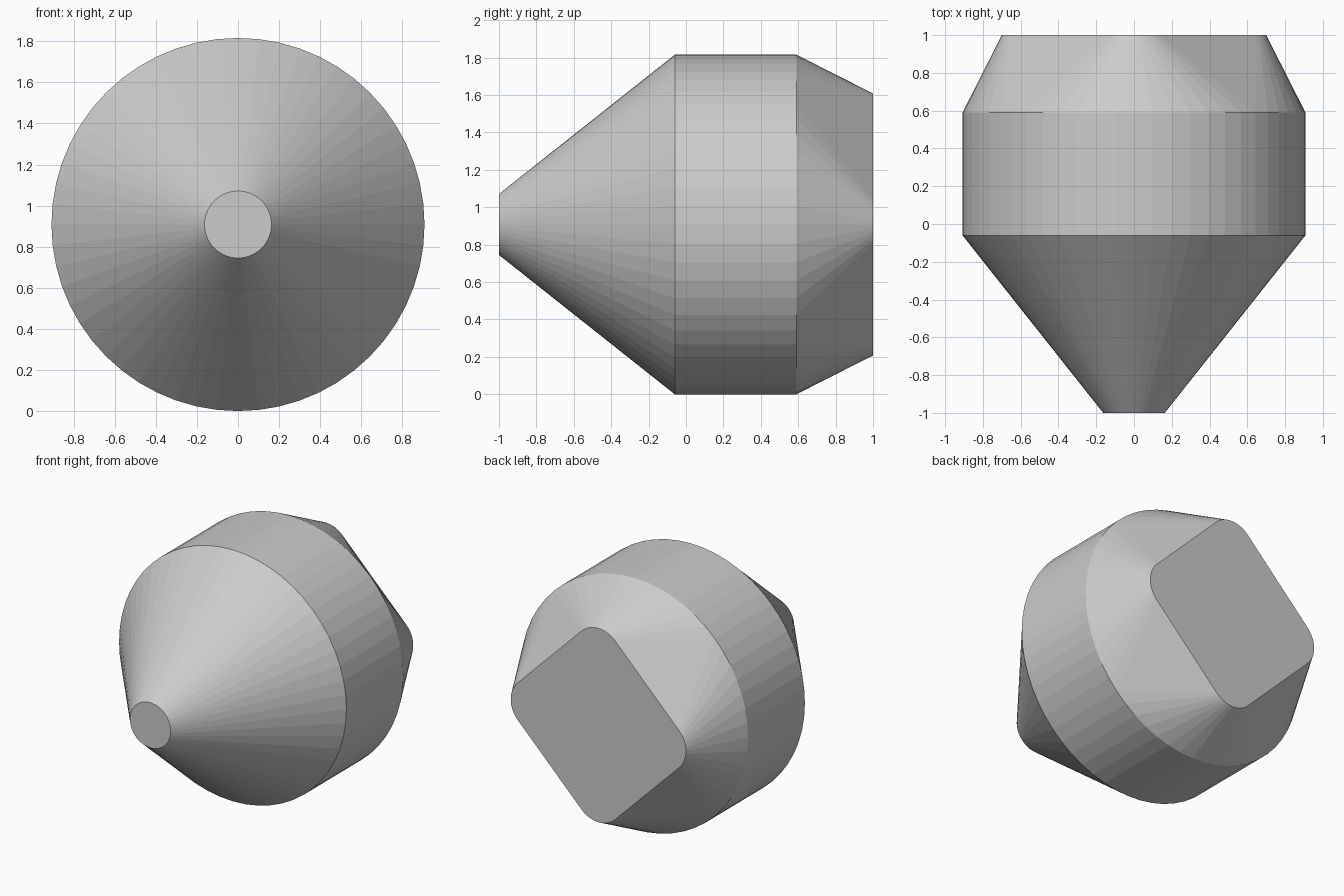
import bpy, bmesh
from math import sin, cos, pi

if "Cube" in bpy.data.objects:
    bpy.data.objects.remove(bpy.data.objects["Cube"])

N = 14                      # facets per quarter turn
R, TIP = 0.908, 0.163       # body and nose radii
CORNER = 0.19               # rounded corner radius of the tail
REACH = 0.70 - CORNER       # distance of the corner centres from the axis

bm = bmesh.new()


def ring(y, r):
    return [bm.verts.new((r * cos(k * pi / 2 / N), y, R + r * sin(k * pi / 2 / N)))
            for k in range(4 * N)]


def bridge(a, b):
    for k in range(len(a)):
        j = (k + 1) % len(a)
        bm.faces.new((a[k], a[j], b[j], b[k]))


# Conical nose and cylindrical body
nose, front, back = ring(-1, TIP), ring(-0.06, R), ring(0.59, R)
bridge(nose, front)
bridge(front, back)
bm.faces.new(nose)

# Tail outline: rounded square standing on its corner
arcs = []
for q in range(4):
    cx, cz = REACH * cos(q * pi / 2), R + REACH * sin(q * pi / 2)
    arcs.append([])
    for k in range(N + 1):
        a = q * pi / 2 - pi / 4 + k * pi / 2 / N
        arcs[q].append(bm.verts.new((cx + CORNER * cos(a), 1, cz + CORNER * sin(a))))

# Round-to-square transition: fan at each corner, flat triangle between corners
for q in range(4):
    start = q * N - N // 2
    for k in range(N):
        a, b = back[(start + k) % (4 * N)], back[(start + k + 1) % (4 * N)]
        bm.faces.new((a, b, arcs[q][k + 1], arcs[q][k]))
    bm.faces.new((back[(start + N) % (4 * N)], arcs[(q + 1) % 4][0], arcs[q][N]))
bm.faces.new([v for arc in arcs for v in arc])

bmesh.ops.recalc_face_normals(bm, faces=bm.faces)
mesh = bpy.data.meshes.new("tapered_body")
bm.to_mesh(mesh)
bm.free()
bpy.context.collection.objects.link(bpy.data.objects.new("tapered_body", mesh))
